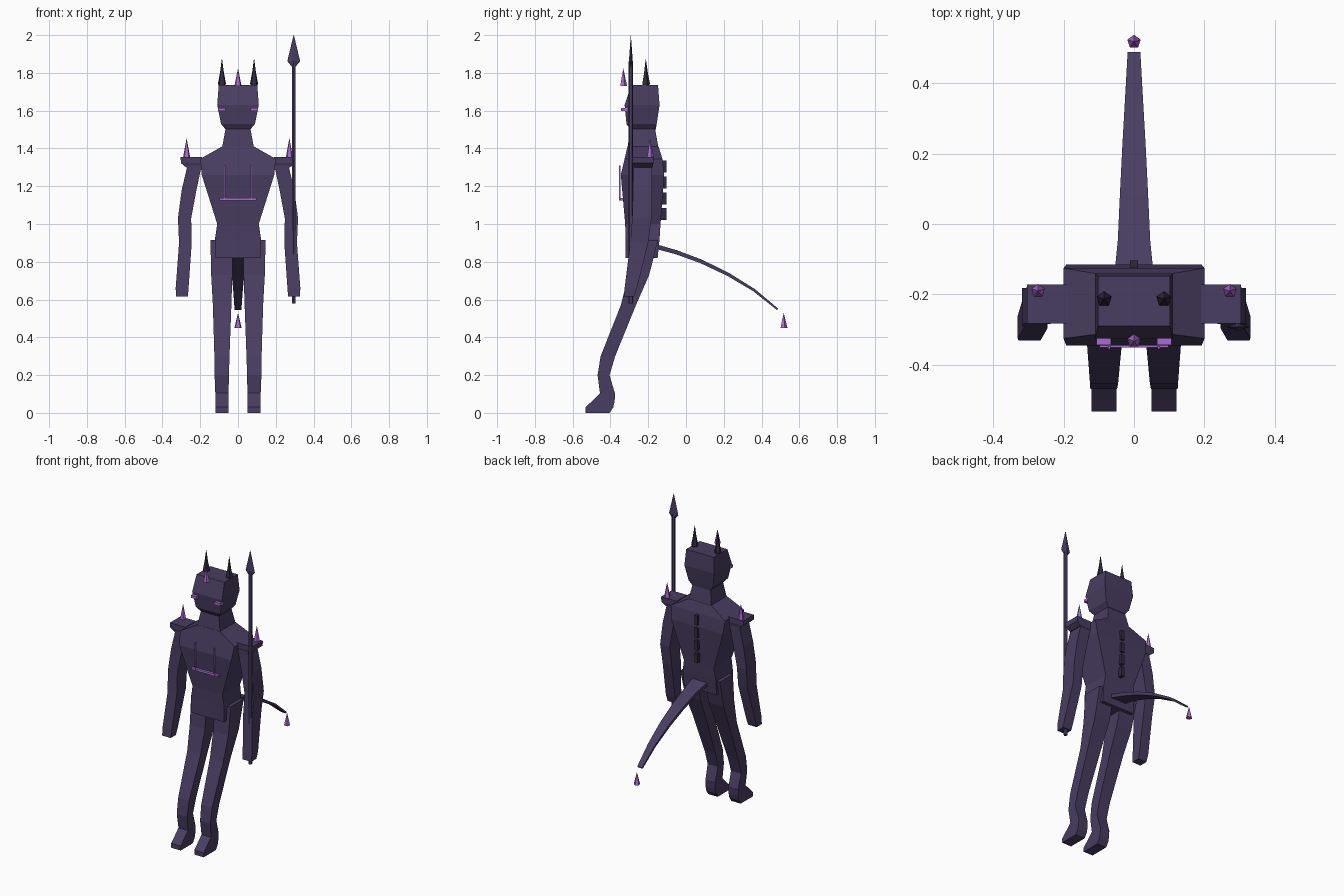
import bpy, bmesh, math
from mathutils import Matrix, Vector

if "Cube" in bpy.data.objects:
    bpy.data.objects.remove(bpy.data.objects["Cube"])


def material(name, rgb):
    m = bpy.data.materials.new(name)
    m.diffuse_color = (*rgb, 1)
    m.use_nodes = True
    m.node_tree.nodes["Principled BSDF"].inputs["Base Color"].default_value = m.diffuse_color
    return m


SKIN = material("dusky violet", (0.066, 0.047, 0.120))
DARK = material("dark horn", (0.030, 0.023, 0.048))
GLOW = material("bright purple", (0.400, 0.150, 0.640))


def finish(name, bm, mat):
    bmesh.ops.recalc_face_normals(bm, faces=bm.faces)
    mesh = bpy.data.meshes.new(name)
    bm.to_mesh(mesh)
    bm.free()
    mesh.materials.append(mat)
    ob = bpy.data.objects.new(name, mesh)
    bpy.context.collection.objects.link(ob)
    return ob


def skin_rings(name, rings, mat):
    """Bridge a stack of equal point rings and cap both ends."""
    bm = bmesh.new()
    loops = [[bm.verts.new(p) for p in ring] for ring in rings]
    n = len(loops[0])
    for a, b in zip(loops, loops[1:]):
        for i in range(n):
            j = (i + 1) % n
            bm.faces.new((a[i], a[j], b[j], b[i]))
    bm.faces.new(loops[0])
    bm.faces.new(loops[-1])
    return finish(name, bm, mat)


def loft(name, rows, mat=SKIN, side=1):
    """Rows of (z, x0, x1, y0, y1) rectangles; side mirrors in x."""
    rings = [[(side * x0, y0, z), (side * x1, y0, z),
              (side * x1, y1, z), (side * x0, y1, z)]
             for z, x0, x1, y0, y1 in rows]
    return skin_rings(name, rings, mat)


def sym(rows):
    return [(z, -h, h, y0, y1) for z, h, y0, y1 in rows]


def box(name, x0, x1, y0, y1, z0, z1, mat):
    return loft(name, [(z0, x0, x1, y0, y1), (z1, x0, x1, y0, y1)], mat)


def spike(name, x, y, z0, z1, r, mat, sides=5):
    bm = bmesh.new()
    bmesh.ops.create_cone(bm, cap_ends=True, segments=sides, radius1=r,
                          radius2=0, depth=z1 - z0,
                          matrix=Matrix.Translation((x, y, (z0 + z1) / 2)))
    return finish(name, bm, mat)


def turned(name, x, y, rows, mat, sides=5, flat=1.0):
    """Rows of (z, radius) stacked round a vertical axis."""
    rings = [[(x + r * math.sin(math.tau * i / sides),
               y + flat * r * math.cos(math.tau * i / sides), z)
              for i in range(sides)] for z, r in rows]
    return skin_rings(name, rings, mat)


# Torso and neck
loft("torso", sym([(0.82, 0.12, -0.32, -0.15), (0.92, 0.122, -0.32, -0.14),
                   (1.00, 0.11, -0.322, -0.135), (1.26, 0.192, -0.345, -0.115),
                   (1.345, 0.20, -0.325, -0.125), (1.41, 0.085, -0.31, -0.145)]))
loft("neck", sym([(1.40, 0.085, -0.31, -0.145), (1.51, 0.065, -0.295, -0.165)]))

# Head
loft("head", sym([(1.50, 0.065, -0.295, -0.16), (1.53, 0.09, -0.315, -0.155),
                  (1.63, 0.11, -0.325, -0.14), (1.735, 0.102, -0.29, -0.148)]))
spike("brow_spike", 0, -0.332, 1.73, 1.825, 0.02, GLOW)

# Tail: flat tapering strip sweeping backwards
path = [(-0.15, 0.878, 0.056, 0.012), (-0.05, 0.85, 0.046, 0.011),
        (0.08, 0.802, 0.040, 0.010), (0.22, 0.735, 0.033, 0.009),
        (0.36, 0.65, 0.025, 0.007), (0.485, 0.548, 0.018, 0.005)]
rings = []
for i, (y, z, w, t) in enumerate(path):
    a, b = path[max(i - 1, 0)], path[min(i + 1, len(path) - 1)]
    d = Vector((0, b[0] - a[0], b[1] - a[1])).normalized()
    up = Vector((0, -d.z, d.y)) * t
    c = Vector((0, y, z))
    wide = Vector((w, 0, 0))
    rings.append([c - wide - up, c + wide - up, c + wide + up, c - wide + up])
skin_rings("tail", rings, SKIN)
spike("tail_spike", 0, 0.517, 0.45, 0.53, 0.02, GLOW)

# Back ridge plates
for i in range(4):
    z = 1.02 + i * 0.084
    box(f"back_plate_{i + 1}", -0.011, 0.011, -0.15, -0.104, z, z + 0.064, DARK)

# Chest marking
box("chest_bar", -0.098, 0.098, -0.350, -0.330, 1.124, 1.138, GLOW)

# Paired parts
for s, tag in ((-1, "left"), (1, "right")):
    loft(f"leg_{tag}", [(0.10, 0.05, 0.12, -0.455, -0.375),
                        (0.20, 0.048, 0.124, -0.468, -0.405),
                        (0.30, 0.045, 0.125, -0.452, -0.375),
                        (0.57, 0.035, 0.133, -0.345, -0.265),
                        (0.73, 0.03, 0.142, -0.305, -0.195),
                        (0.915, 0.03, 0.146, -0.285, -0.148)], SKIN, s)
    loft(f"foot_{tag}", [(0.0, 0.05, 0.12, -0.532, -0.405),
                         (0.03, 0.05, 0.12, -0.532, -0.385),
                         (0.06, 0.05, 0.12, -0.50, -0.378),
                         (0.105, 0.05, 0.12, -0.455, -0.375)], SKIN, s)
    loft(f"arm_{tag}", [(0.615, 0.265, 0.328, -0.33, -0.275),
                        (0.66, 0.262, 0.33, -0.325, -0.26),
                        (0.90, 0.245, 0.312, -0.295, -0.20),
                        (1.03, 0.248, 0.318, -0.285, -0.182),
                        (1.18, 0.22, 0.298, -0.28, -0.18),
                        (1.32, 0.19, 0.265, -0.278, -0.18)], SKIN, s)
    loft(f"shoulder_guard_{tag}", [(1.30, 0.19, 0.275, -0.275, -0.178),
                                   (1.322, 0.19, 0.302, -0.282, -0.172),
                                   (1.355, 0.19, 0.304, -0.282, -0.172)], SKIN, s)
    spike(f"shoulder_spike_{tag}", s * 0.272, -0.19, 1.352, 1.455, 0.02, GLOW)
    turned(f"horn_{tag}", s * 0.085, -0.213,
           [(1.715, 0.014), (1.745, 0.022), (1.80, 0.011), (1.872, 0.001)], DARK)
    box(f"eye_{tag}", *sorted((s * 0.065, s * 0.107)), -0.343, -0.31,
        1.597, 1.615, GLOW)
    x = s * 0.07
    box(f"chest_line_{tag}", x - 0.004, x + 0.004, -0.354, -0.346, 1.125, 1.31, GLOW)

# Spear
turned("spear_shaft", 0.295, -0.292, [(0.58, 0.012), (1.86, 0.012)], SKIN, 6)
turned("spear_head", 0.295, -0.292,
       [(1.835, 0.012), (1.862, 0.034), (2.0, 0.001)], SKIN, 4, 0.3)
